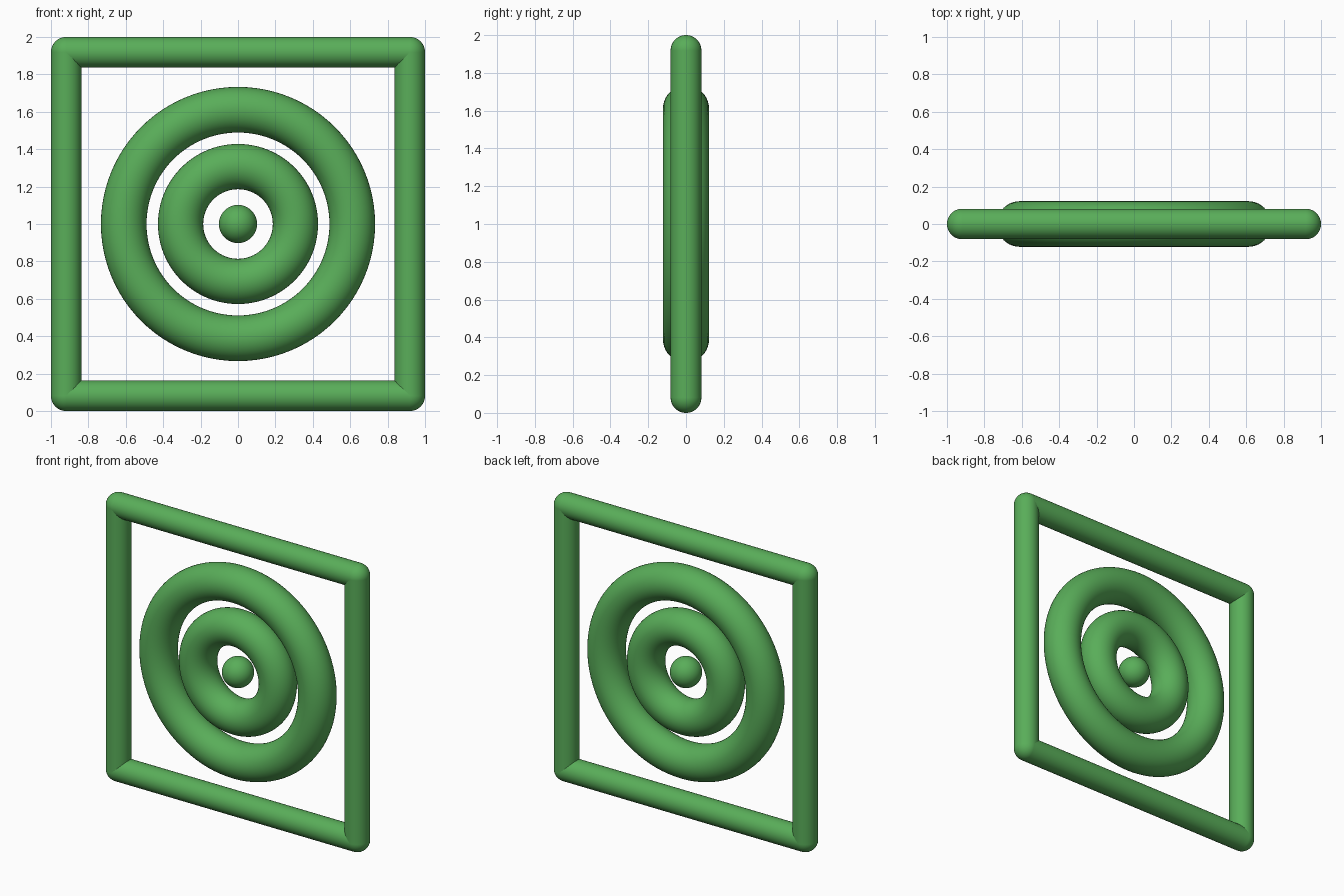
import bpy
from math import pi

if "Cube" in bpy.data.objects:
    bpy.data.objects.remove(bpy.data.objects["Cube"])

green = bpy.data.materials.new("green")
green.diffuse_color = (0.1, 0.42, 0.1, 1)
green.use_nodes = True
green.node_tree.nodes["Principled BSDF"].inputs["Base Color"].default_value = green.diffuse_color

R = 0.0815       # frame tube radius
E = 1 - R        # frame centre line offset
CZ = 1.0         # centre height


def finish(name):
    ob = bpy.context.object
    ob.name = name
    ob.data.materials.append(green)
    bpy.ops.object.shade_smooth_by_angle()


def ball(name, radius, loc):
    bpy.ops.mesh.primitive_uv_sphere_add(segments=48, ring_count=24, radius=radius, location=loc)
    finish(name)


def bar(name, loc, rot):
    bpy.ops.mesh.primitive_cylinder_add(vertices=48, radius=R, depth=2 * E, location=loc,
                                        rotation=rot, end_fill_type='NOTHING')
    finish(name)


def ring(name, major, minor):
    bpy.ops.mesh.primitive_torus_add(major_radius=major, minor_radius=minor, major_segments=96,
                                     minor_segments=40, location=(0, 0, CZ), rotation=(pi / 2, 0, 0))
    finish(name)


# Square tube frame with ball corners
for s, side, level in ((-1, "left", "bottom"), (1, "right", "top")):
    bar(f"frame_{side}", (s * E, 0, CZ), (0, 0, 0))
    bar(f"frame_{level}", (0, 0, CZ + s * E), (0, pi / 2, 0))
    for t, end in ((-1, "bottom"), (1, "top")):
        ball(f"frame_corner_{end}_{side}", R, (s * E, 0, CZ + t * E))

# Concentric rings and centre ball
ring("outer_ring", 0.611, 0.122)
ring("inner_ring", 0.307, 0.121)
ball("centre_ball", 0.102, (0, 0, CZ))
